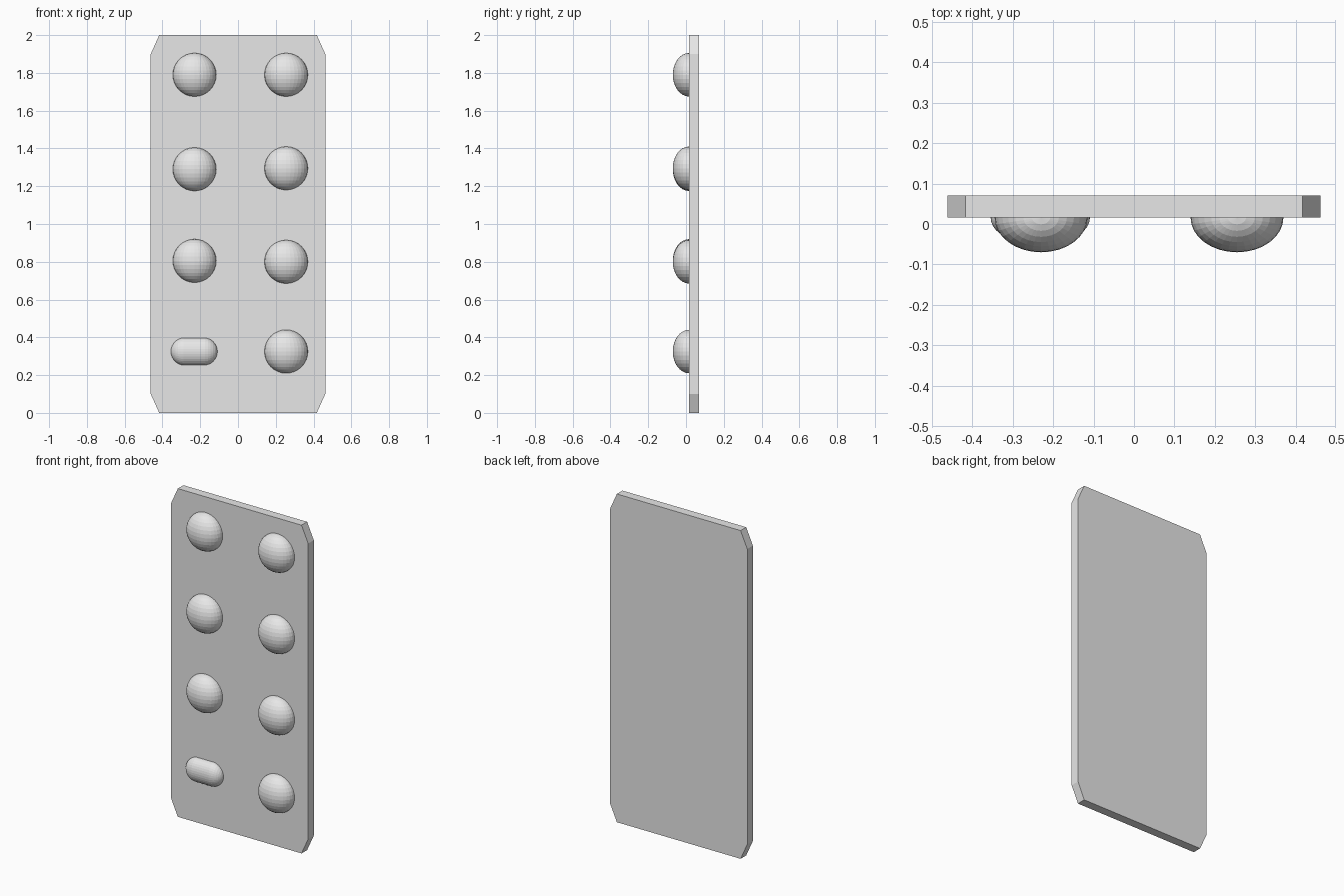
import bpy, bmesh
from mathutils import Matrix, Vector

cube = bpy.data.objects.get("Cube")
if cube:
    bpy.data.objects.remove(cube, do_unlink=True)

FRONT, BACK = 0.016, 0.07

grey = bpy.data.materials.new("light_grey")
grey.use_nodes = True
colour = (0.8, 0.8, 0.8, 1)
grey.diffuse_color = colour
grey.node_tree.nodes["Principled BSDF"].inputs["Base Color"].default_value = colour


def finish(name, bm):
    bmesh.ops.recalc_face_normals(bm, faces=bm.faces)
    mesh = bpy.data.meshes.new(name)
    bm.to_mesh(mesh)
    bm.free()
    mesh.materials.append(grey)
    obj = bpy.data.objects.new(name, mesh)
    bpy.context.collection.objects.link(obj)


def bump(name, x, z, radius, depth, rings=16, stretch=0.0):
    """Flattened half ball on the plate; stretch pulls it into a capsule."""
    bm = bmesh.new()
    bmesh.ops.create_uvsphere(bm, u_segments=32, v_segments=rings, radius=1)
    if stretch:
        bmesh.ops.rotate(bm, verts=bm.verts, matrix=Matrix.Rotation(1.5707963, 3, "Y"))
    bmesh.ops.scale(bm, verts=bm.verts, vec=(radius, depth, radius))
    for v in bm.verts:
        v.co.x += stretch if v.co.x > 0 else -stretch
    bmesh.ops.translate(bm, verts=bm.verts, vec=(x, FRONT, z))
    # Trim the back half just inside the plate
    bmesh.ops.bisect_plane(bm, geom=bm.verts[:] + bm.edges[:] + bm.faces[:],
                           plane_co=Vector((0, FRONT + 0.004, 0)),
                           plane_no=Vector((0, 1, 0)), clear_outer=True)
    bmesh.ops.holes_fill(bm, edges=[e for e in bm.edges if e.is_boundary], sides=0)
    finish(name, bm)


# Backing plate with clipped corners
half, clip_x, clip_z = 0.462, 0.045, 0.1
inner = half - clip_x
outline = [(-inner, 0), (inner, 0), (half, clip_z), (half, 2 - clip_z),
           (inner, 2), (-inner, 2), (-half, 2 - clip_z), (-half, clip_z)]
bm = bmesh.new()
face = bm.faces.new([bm.verts.new((x, FRONT, z)) for x, z in outline])
back = bmesh.ops.extrude_face_region(bm, geom=[face], use_keep_orig=True)
bmesh.ops.translate(bm, vec=(0, BACK - FRONT, 0),
                    verts=[g for g in back["geom"] if isinstance(g, bmesh.types.BMVert)])
finish("backing_plate", bm)

# Round blisters in two columns
columns = {"right": (-0.23, (1.79, 1.29, 0.805)),
           "left": (0.255, (1.79, 1.295, 0.80, 0.325))}
for side, (x, heights) in columns.items():
    for row, z in enumerate(heights, 1):
        bump(f"round_blister_{side}_{row}", x, z, 0.115, 0.086)

# Capsule blister
bump("capsule_blister", -0.232, 0.325, 0.073, 0.054, rings=15, stretch=0.05)
